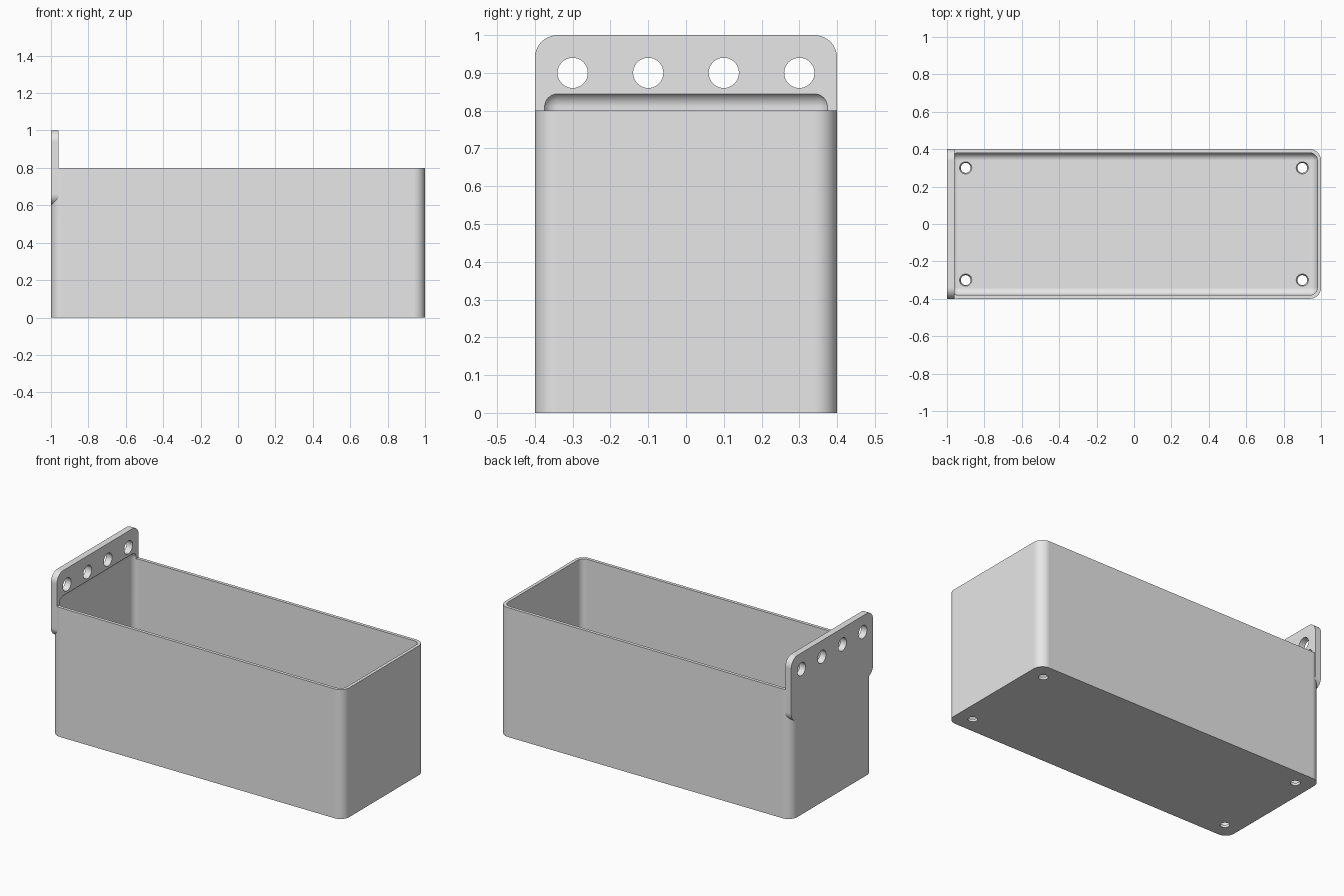
import bpy
import bmesh
from math import cos, sin, pi, radians

default = bpy.data.objects.get("Cube")
if default:
    bpy.data.objects.remove(default, do_unlink=True)

grey = bpy.data.materials.new("light grey")
grey.use_nodes = True
grey.diffuse_color = (0.8, 0.8, 0.8, 1)
grey.node_tree.nodes["Principled BSDF"].inputs["Base Color"].default_value = (0.8, 0.8, 0.8, 1)


def make_object(name, bm):
    bmesh.ops.recalc_face_normals(bm, faces=bm.faces)
    mesh = bpy.data.meshes.new(name)
    bm.to_mesh(mesh)
    bm.free()
    mesh.materials.append(grey)
    obj = bpy.data.objects.new(name, mesh)
    bpy.context.collection.objects.link(obj)
    return obj


def rounded_outline(u0, u1, v0, v1, r, steps=10):
    """Counter-clockwise rectangle with rounded corners."""
    centres = [(u1 - r, v1 - r), (u0 + r, v1 - r), (u0 + r, v0 + r), (u1 - r, v0 + r)]
    points = []
    for k, (cu, cv) in enumerate(centres):
        for i in range(steps + 1):
            a = (k + i / steps) * pi / 2
            points.append((cu + r * cos(a), cv + r * sin(a)))
    return points


def prism(name, points, offset):
    bm = bmesh.new()
    face = bm.faces.new([bm.verts.new(p) for p in points])
    ext = bmesh.ops.extrude_face_region(bm, geom=[face])["geom"]
    verts = [g for g in ext if isinstance(g, bmesh.types.BMVert)]
    bmesh.ops.translate(bm, verts=verts, vec=offset)
    return make_object(name, bm)


def rounded_box(name, low, high, r):
    bm = bmesh.new()
    bmesh.ops.create_cube(bm, size=1)
    for v in bm.verts:
        v.co = [low[i] if v.co[i] < 0 else high[i] for i in range(3)]
    bmesh.ops.bevel(bm, geom=bm.edges[:], offset=r, offset_type='OFFSET',
                    segments=8, profile=0.5, affect='EDGES')
    return make_object(name, bm)


def drill(name, r1, r2, depth, location, tilt=0):
    bm = bmesh.new()
    bmesh.ops.create_cone(bm, cap_ends=True, segments=40, radius1=r1, radius2=r2, depth=depth)
    obj = make_object(name, bm)
    obj.location = location
    obj.rotation_euler.y = tilt
    return obj


def apply_modifiers(obj):
    deps = bpy.context.evaluated_depsgraph_get()
    mesh = bpy.data.meshes.new_from_object(obj.evaluated_get(deps))
    obj.modifiers.clear()
    obj.data = mesh


def combine(target, other, operation):
    mod = target.modifiers.new("combine", 'BOOLEAN')
    mod.operation = operation
    mod.solver = 'EXACT'
    mod.object = other
    apply_modifiers(target)
    bpy.data.objects.remove(other, do_unlink=True)


# Outer shell with rounded upright corners
bin_body = prism("storage_bin", [(u, v, 0) for u, v in rounded_outline(-1, 1, -0.4, 0.4, 0.06)],
                 (0, 0, 0.8))

# Hanging plate, rounded at all four corners
plate = prism("hanging_plate",
              [(-1, u, v) for u, v in rounded_outline(-0.4, 0.4, 0.6, 1, 0.06)], (0.04, 0, 0))
combine(bin_body, plate, 'UNION')

# Filleted cavity, which also coves the plate above the rim
cavity = rounded_box("cavity_cutter", (-0.98, -0.38, 0.02), (0.98, 0.38, 0.85), 0.04)
combine(bin_body, cavity, 'DIFFERENCE')

# Mounting holes in the plate
for y in (-0.3, -0.1, 0.1, 0.3):
    combine(bin_body, drill("plate_drill", 0.04, 0.04, 0.2, (-0.98, y, 0.9), pi / 2), 'DIFFERENCE')

# Slightly flared drain holes in the floor
for x in (-0.9, 0.9):
    for y in (-0.3, 0.3):
        combine(bin_body, drill("drain_drill", 0.023, 0.036, 0.04, (x, y, 0.01)), 'DIFFERENCE')

# Smooth fillets, crisp edges and flat walls
bpy.ops.object.select_all(action='DESELECT')
bin_body.select_set(True)
bpy.context.view_layer.objects.active = bin_body
bpy.ops.object.shade_smooth_by_angle(angle=radians(30))
weighted = bin_body.modifiers.new("flat_walls", 'WEIGHTED_NORMAL')
weighted.keep_sharp = True
